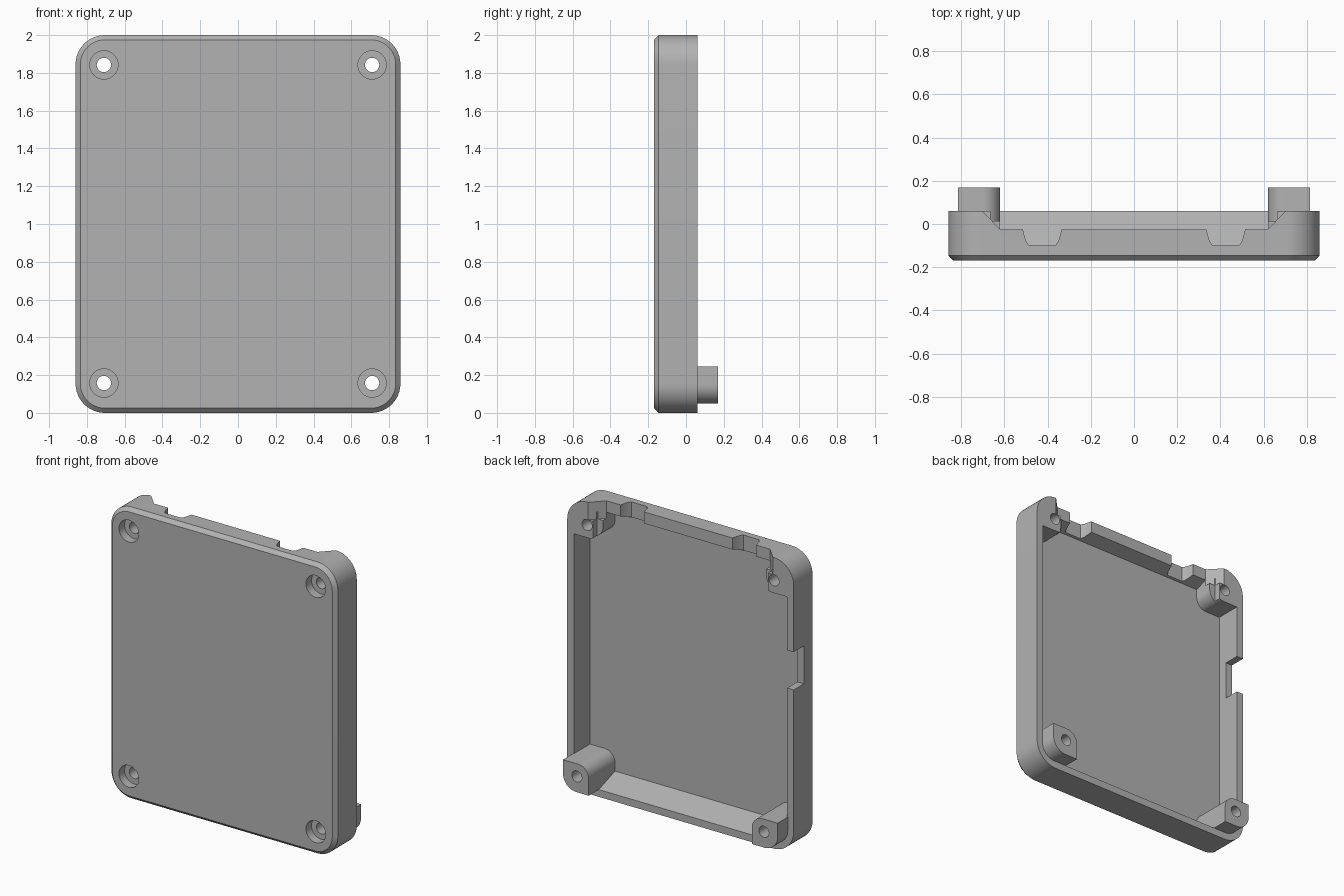
import bpy
import bmesh
from math import cos, sin, pi

if "Cube" in bpy.data.objects:
    bpy.data.objects.remove(bpy.data.objects["Cube"], do_unlink=True)

grey = bpy.data.materials.new("plain grey")
grey.use_nodes = True
grey.diffuse_color = (0.45, 0.45, 0.45, 1)
grey.node_tree.nodes["Principled BSDF"].inputs["Base Color"].default_value = (0.45, 0.45, 0.45, 1)

HALF_X, RADIUS = 0.86, 0.155
FRONT, REAR, FLOOR = -0.17, 0.06, -0.115
HOLE_X, HOLE_Z = 0.71, 0.842          # hole offsets from the middle of the plate


def arc(cx, cz, r, start, steps=12):
    """Quarter circle of points."""
    return [(cx + r * cos(start + pi / 2 * i / steps),
             cz + r * sin(start + pi / 2 * i / steps)) for i in range(steps + 1)]


def rounded_outline(inset, extra_z=0):
    """Rounded rectangle of the case, shrunk by an inset."""
    cx, cz, r = HALF_X - RADIUS, 1 - RADIUS - extra_z, RADIUS - inset
    pts = []
    for k, (sx, sz) in enumerate([(1, 1), (-1, 1), (-1, -1), (1, -1)]):
        pts += arc(sx * cx, sz * cz + 1, r, k * pi / 2)
    return pts


def loft(name, rings):
    """Closed solid through rings of 3D points, capped at both ends."""
    bm = bmesh.new()
    loops = [[bm.verts.new(p) for p in ring] for ring in rings]
    for a, b in zip(loops, loops[1:]):
        for i in range(len(a)):
            j = (i + 1) % len(a)
            bm.faces.new((a[i], a[j], b[j], b[i]))
    bm.faces.new(loops[0])
    bm.faces.new(loops[-1])
    bmesh.ops.recalc_face_normals(bm, faces=bm.faces)
    mesh = bpy.data.meshes.new(name)
    bm.to_mesh(mesh)
    bm.free()
    mesh.materials.append(grey)
    obj = bpy.data.objects.new(name, mesh)
    bpy.context.collection.objects.link(obj)
    return obj


def prism_y(name, pts, y0, y1):
    return loft(name, [[(x, y, z) for x, z in pts] for y in (y0, y1)])


def prism_z(name, pts, z0, z1):
    return loft(name, [[(x, y, z) for x, y in pts] for z in (z0, z1)])


def box(name, x0, x1, y0, y1, z0, z1):
    return prism_z(name, [(x0, y0), (x1, y0), (x1, y1), (x0, y1)], z0, z1)


def combine(target, tool, operation):
    """Apply a boolean and discard the tool."""
    mod = target.modifiers.new(operation.lower(), "BOOLEAN")
    mod.operation, mod.solver, mod.object = operation, "EXACT", tool
    bpy.context.view_layer.update()
    graph = bpy.context.evaluated_depsgraph_get()
    mesh = bpy.data.meshes.new_from_object(target.evaluated_get(graph))
    target.modifiers.clear()
    target.data = mesh
    bpy.data.objects.remove(tool, do_unlink=True)


# Tray with chamfered front edge and open back
profile = [(FRONT, 0.025, 0), (FRONT + 0.025, 0, 0), (REAR, 0, 0),
           (REAR, 0.05, 0), (FLOOR, 0.05, 0.06)]
case = loft("case_shell", [[(x, y, z) for x, z in rounded_outline(inset, extra)]
                           for y, inset, extra in profile])

# Corner posts: rounded on the outer and inner corners, longer at the bottom
for sx in (1, -1):
    for sz, top in ((1, REAR), (-1, 0.17)):
        leaf = arc(0.715, 0.85, 0.1, 0) + [(0.62, 0.95)] \
            + arc(0.70, 0.835, 0.08, pi) + [(0.815, 0.755)]
        post = prism_y("post", [(sx * x, 1 + sz * z) for x, z in leaf], -0.14, top)
        combine(case, post, "UNION")

# Screw holes with counterbores in the front
for sx in (1, -1):
    for sz in (1, -1):
        for r, y0, y1 in ((0.075, -0.3, FRONT + 0.06), (0.038, -0.25, 0.3)):
            ring = [(sx * HOLE_X + r * cos(2 * pi * i / 40),
                     1 + sz * HOLE_Z + r * sin(2 * pi * i / 40)) for i in range(40)]
            combine(case, prism_y("screw_hole", ring, y0, y1), "DIFFERENCE")

# Top wall cutout with sloped ends and two deeper dips
side = [(0.74, 0.10), (0.62, -0.025), (0.515, -0.025), (0.50, -0.08), (0.485, -0.10),
        (0.365, -0.10), (0.35, -0.08), (0.335, -0.025)]
outline = side + [(-x, y) for x, y in reversed(side)]
combine(case, prism_z("top_cutout", outline, 1.88, 2.1), "DIFFERENCE")

# Steps on the inner sides of the top posts
for sx in (1, -1):
    step = box("post_step", sx * 0.6, sx * 0.665, 0.015, 0.1, 1.72, 1.93)
    combine(case, step, "DIFFERENCE")

# Port notch in the -x wall
combine(case, box("port_notch", -0.95, -0.77, -0.05, 0.1, 1.13, 1.39), "DIFFERENCE")

# Smooth curved walls, keep corners sharp
bpy.ops.object.select_all(action="DESELECT")
case.select_set(True)
bpy.context.view_layer.objects.active = case
bpy.ops.object.shade_smooth_by_angle(angle=pi / 7)
